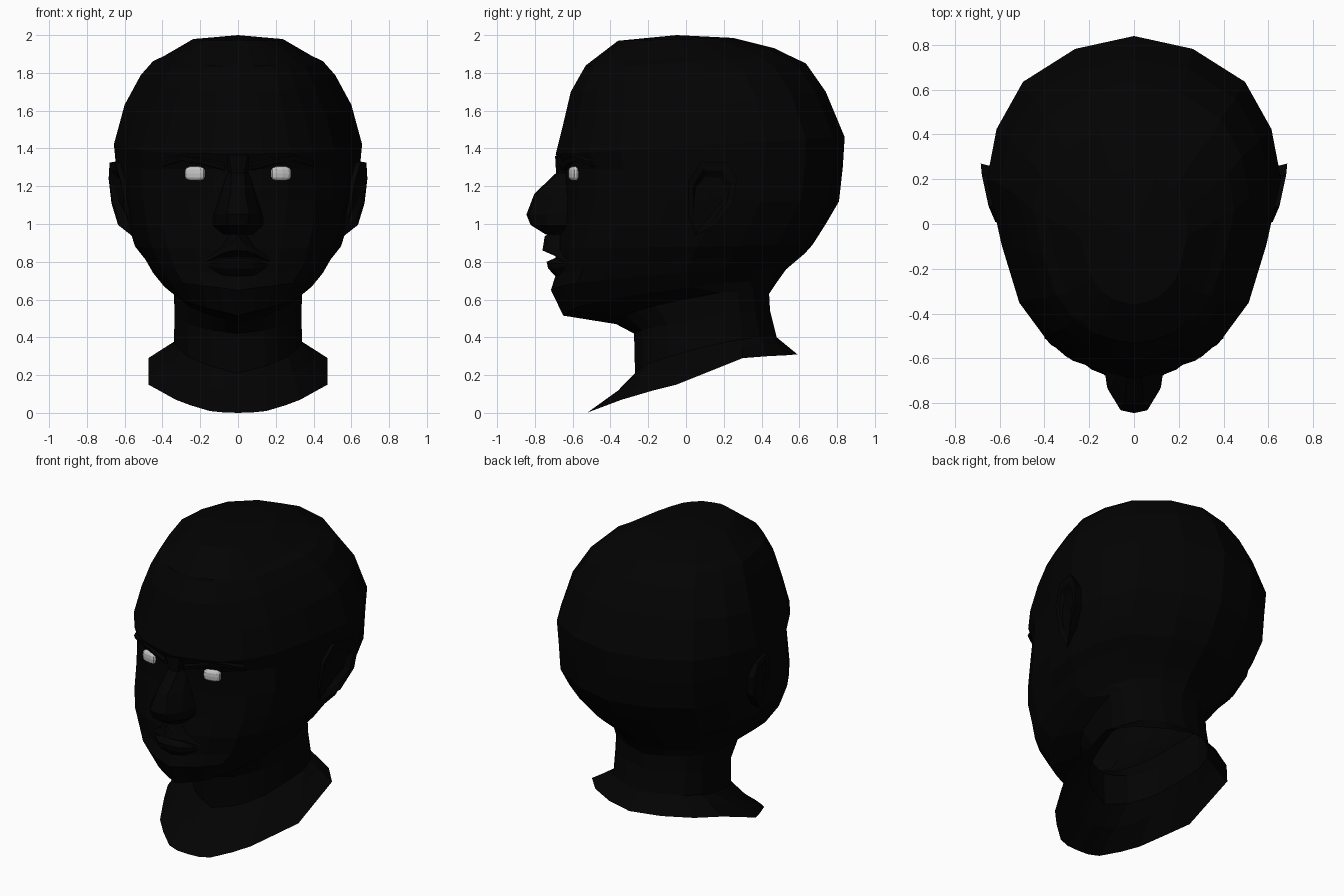
import bpy, bmesh, math
from mathutils import Vector, Matrix

if "Cube" in bpy.data.objects:
    bpy.data.objects.remove(bpy.data.objects["Cube"])


def material(name, value):
    m = bpy.data.materials.new(name)
    m.diffuse_color = (value, value, value, 1)
    m.use_nodes = True
    m.node_tree.nodes["Principled BSDF"].inputs["Base Color"].default_value = m.diffuse_color
    return m


SKIN = material("black", 0.0008)
EYE = material("eye white", 0.55)


def mirrored(name, verts, faces, mat):
    """Half mesh on +x, completed across the centre plane."""
    me = bpy.data.meshes.new(name)
    me.from_pydata(verts, [], faces)
    bm = bmesh.new()
    bm.from_mesh(me)
    bmesh.ops.remove_doubles(bm, verts=bm.verts, dist=1e-5)
    bmesh.ops.recalc_face_normals(bm, faces=bm.faces)
    bm.to_mesh(me)
    bm.free()
    me.materials.append(mat)
    ob = bpy.data.objects.new(name, me)
    bpy.context.collection.objects.link(ob)
    mod = ob.modifiers.new("Mirror", "MIRROR")
    mod.use_clip = True
    return ob


def loft(name, rows, mat, closed=False):
    """Skin rows of equal length; closed joins the last point to the first."""
    n = len(rows[0])
    verts = [p for r in rows for p in r]
    faces = []
    for i in range(len(rows) - 1):
        for j in range(n if closed else n - 1):
            k = (j + 1) % n
            faces.append((i * n + j, i * n + k, (i + 1) * n + k, (i + 1) * n + j))
    return mirrored(name, verts, faces, mat)


# Half cross-section: (share of width, share of depth from widest point), front to back
FRONT = [(0, 1), (.2, .965), (.42, .91), (.6, .8), (.78, .62), (.9, .33), (1, 0)]
BACK = [(.935, .35), (.755, .68), (.4, .91), (0, 1)]


def section(yf, zf, yb, zb, w, yw, lift=0, box=0):
    """Tilted half ring; lift raises its side, box squares its corners."""
    pts = [(x, yw + t * (yf - yw)) for x, t in FRONT]
    pts += [(x, yw + t * (yb - yw)) for x, t in BACK]
    out = []
    for j, (x, y) in enumerate(pts):
        if 3 <= j <= 8:
            x **= 1 - box
        z = zf + (zb - zf) * (y - yf) / (yb - yf) + lift * math.sin(math.pi * j / 10)
        out.append((x * w, y, z))
    return out


# Head and neck: front y, front z, back y, back z, half width, y of widest point, side lift, box
RINGS = [
    (-.36, 1.97, .25, 1.985, .24, -.05),
    (-.53, 1.84, .47, 1.93, .39, .03),
    (-.542, 1.82, .54, 1.895, .45, .06),
    (-.61, 1.70, .635, 1.85, .515, .12),
    (-.65, 1.53, .74, 1.70, .60, .18),
    (-.69, 1.37, .84, 1.46, .657, .2),
    (-.65, 1.29, .83, 1.30, .645, .2),
    (-.65, 1.13, .81, 1.12, .62, .18, 0, .15),
    (-.67, .98, .74, 1.0, .58, .12, 0, .25),
    (-.69, .87, .67, .89, .545, .06, 0, .25),
    (-.69, .73, .63, .845, .49, .03, .02, .25),
    (-.715, .65, .53, .76, .45, 0, .03, .15),
    (-.65, .515, .48, .69, .39, .03, .05),
    (-.37, .47, .44, .63, .34, .18, .06),
    (-.275, .42, .445, .54, .335, .2, .02),
    (-.27, .21, .48, .40, .34, .2, .045),
]
rows = [[(0, -.05, 2.0)] * 11] + [section(*r) for r in RINGS]
# slight hairline step over the forehead
for j in (1, 2, 3):
    x, y, z = rows[2][j]
    rows[2][j] = (x, y - .012, z - .005)
# slanted open neck rim
rim = [(0, -.52, 0), (.08, -.52, .003), (.15, -.50, .01), (.25, -.42, .04),
       (.33, -.34, .07), (.42, -.17, .12), (.475, -.05, .15), (.475, .30, .29),
       (.36, .43, .30), (.19, .53, .305), (0, .59, .31)]
# flare between neck and rim, dished at the throat
flare = [tuple((Vector(a) * .6 + Vector(b) * .4) - Vector((0, 0, .02 if j < 4 else 0)))
         for j, (a, b) in enumerate(zip(rows[-1], rim))]
rows += [flare, rim]
loft("head", rows, SKIN)

# Nose: z, ridge half width, ridge y, wing half width, wing y
NOSE = [(1.36, .05, -.69, .09, -.62), (1.27, .035, -.685, .06, -.60),
        (1.16, .04, -.80, .085, -.62), (1.05, .06, -.842, .115, -.68),
        (.995, .05, -.82, .12, -.68), (.945, .04, -.74, .07, -.67)]
loft("nose", [[(0, yf - .003, z), (hf, yf + .01, z), (hb, (yf + yb) / 2 + .02, z), (hb + .015, yb + .05, z)]
              for z, hf, yf, hb, yb in NOSE], SKIN)


# Lips: profiles of (y, z) swept from the middle to the mouth corner
def lip(name, profiles):
    loft(name, [[(x, y, z) for y, z in prof] for x, prof in profiles], SKIN)


lip("upper_lip", [
    (0, [(-.69, .97), (-.748, .935), (-.76, .86), (-.68, .825)]),
    (.04, [(-.67, .95), (-.735, .89), (-.75, .857), (-.67, .822)]),
    (.09, [(-.64, .885), (-.695, .862), (-.71, .842), (-.65, .815)]),
    (.18, [(-.62, .815), (-.635, .81), (-.635, .795), (-.62, .79)])])
lip("lower_lip", [
    (0, [(-.67, .83), (-.738, .80), (-.73, .765), (-.68, .71)]),
    (.08, [(-.66, .82), (-.72, .795), (-.71, .765), (-.66, .715)]),
    (.16, [(-.62, .80), (-.64, .79), (-.64, .775), (-.62, .75)])])

# Brows: ledge over each eye socket
loft("brow", [[(x, y + .06, z + .04), (x, y, z), (x, y + .01, z - .025), (x, y + .07, z - .03)]
              for x, y, z in [(.07, -.67, 1.31), (.18, -.645, 1.34), (.3, -.595, 1.36), (.4, -.51, 1.33)]], SKIN)

# Ears: outline of (x, y, z) with a root in the skull and a sunken bowl
EAR = [(.62, .01, 1.22), (.65, .08, 1.33), (.68, .22, 1.325), (.685, .27, 1.24),
       (.67, .25, 1.11), (.635, .16, .995), (.565, .05, .94), (.59, .01, 1.05)]
mid = Vector((.635, .125, 1.15))


def ear_ring(scale, dx):
    return [(x + dx, mid.y + (y - mid.y) * scale, mid.z + (z - mid.z) * scale) for x, y, z in EAR]


loft("ear", [ear_ring(.8, -.12), ear_ring(1, 0), ear_ring(.75, -.005),
             ear_ring(.55, -.035), [tuple(mid - Vector((.02, 0, 0)))] * 8], SKIN, closed=True)


# Eyes: squarish flattened balls turned slightly outwards
def squared(v):
    return math.copysign(abs(v) ** .6, v)


bm = bmesh.new()
bmesh.ops.create_uvsphere(bm, u_segments=12, v_segments=8, radius=1)
for v in bm.verts:
    v.co = (squared(v.co.x), v.co.y, squared(v.co.z))
bm.transform(Matrix.Translation((.228, -.592, 1.267)) @ Matrix.Rotation(math.radians(15), 4, "Z")
             @ Matrix.Diagonal((.056, .026, .038, 1)))
verts = [v.co[:] for v in bm.verts]
faces = [[v.index for v in f.verts] for f in bm.faces]
bm.free()
mirrored("eye", verts, faces, EYE)
